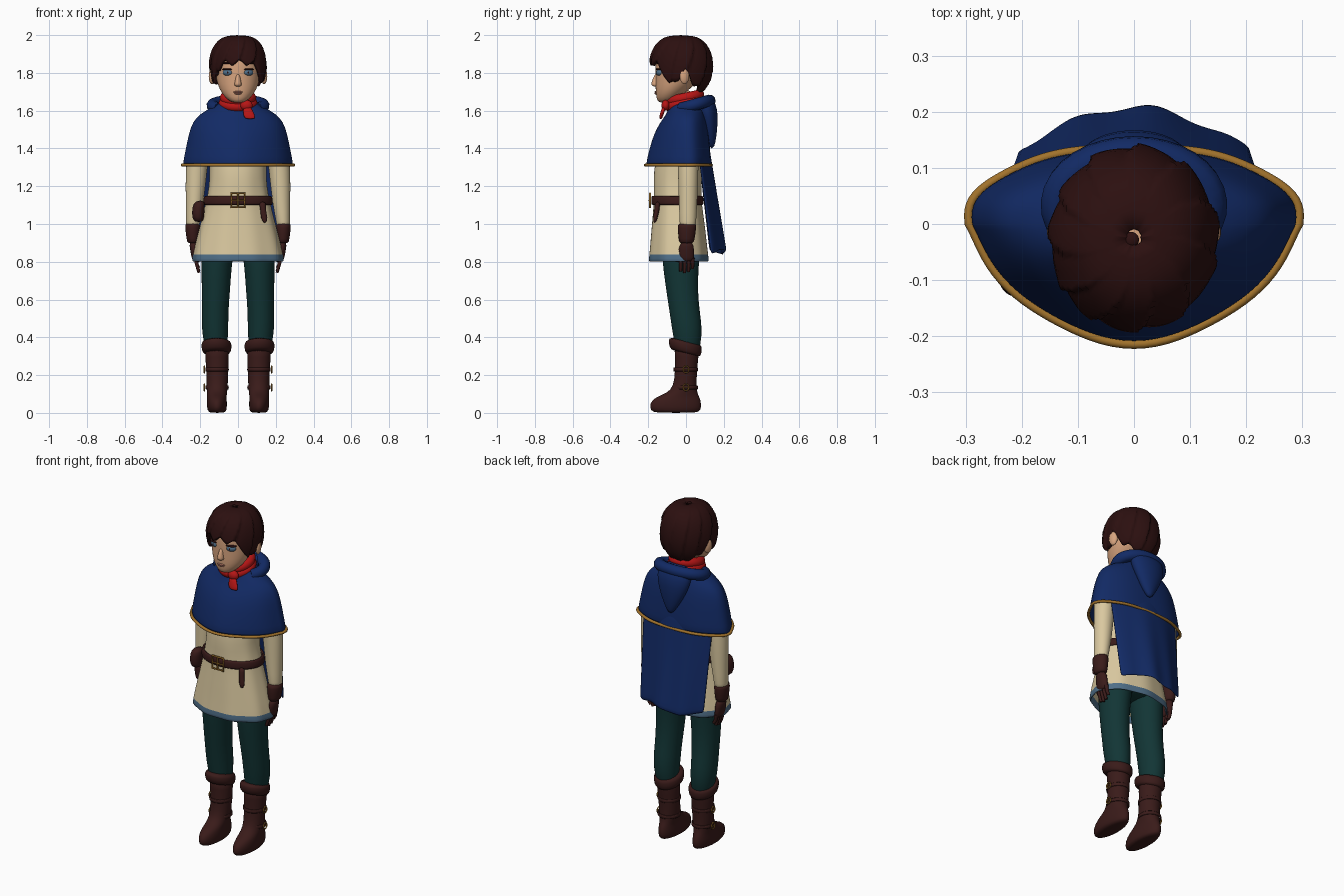
import bpy, bmesh
from math import sin, cos, pi, radians, copysign

cube = bpy.data.objects.get("Cube")
if cube:
    bpy.data.objects.remove(cube, do_unlink=True)


def material(name, *rgb):
    m = bpy.data.materials.new(name)
    m.use_nodes = True
    m.diffuse_color = (*rgb, 1)
    bsdf = next(n for n in m.node_tree.nodes if n.type == 'BSDF_PRINCIPLED')
    bsdf.inputs["Base Color"].default_value = (*rgb, 1)
    return m


cream = material("cream cloth", .70, .58, .35)
blue = material("navy cloth", .006, .023, .13)
teal = material("dark teal cloth", .006, .036, .036)
hair_brown = material("dark brown hair", .025, .005, .005)
leather = material("brown leather", .042, .011, .010)
red = material("red scarf", .48, .008, .008)
gold = material("gold trim", .36, .17, .025)
skin = material("skin", .68, .37, .21)
slate = material("slate blue", .08, .16, .25)
lip = material("lips", .42, .17, .12)


def finish(name, bm, mats, subsurf=1, thick=0):
    """Turn a bmesh into a smooth named object."""
    bmesh.ops.recalc_face_normals(bm, faces=bm.faces)
    mesh = bpy.data.meshes.new(name)
    bm.to_mesh(mesh)
    bm.free()
    for m in mats:
        mesh.materials.append(m)
    for poly in mesh.polygons:
        poly.use_smooth = True
    ob = bpy.data.objects.new(name, mesh)
    bpy.context.collection.objects.link(ob)
    if thick:
        ob.modifiers.new("Thickness", 'SOLIDIFY').thickness = thick
    if subsurf:
        sub = ob.modifiers.new("Smooth", 'SUBSURF')
        sub.levels = sub.render_levels = subsurf
    return ob


def ring(sec, n=32, side=1, tilt=0, lobes=0, amp=0, pinch=None):
    """Oval outline from (z, centre x, x radius, front y, back y)."""
    z, cx, rx, yf, yb = sec
    mid = 0 if pinch else (yf + yb) / 2
    pts = []
    for i in range(n):
        a = 2 * pi * i / n
        s, grow = sin(a), 1 + amp * sin(lobes * a)
        power = (pinch if s < 0 else .85) if pinch else 1
        depth = (mid - yf) if s < 0 else (yb - mid)
        y = copysign(abs(s) ** power, s) * depth * grow
        pts.append((side * cx + rx * cos(a) * grow, mid + y, z + tilt * y))
    return pts


def skin_rows(rows, closed=True, caps=False):
    bm = bmesh.new()
    vs = [[bm.verts.new(p) for p in row] for row in rows]
    n = len(vs[0])
    for lo, hi in zip(vs, vs[1:]):
        for i in range(n if closed else n - 1):
            j = (i + 1) % n
            bm.faces.new((lo[i], lo[j], hi[j], hi[i]))
    if caps:
        bm.faces.new(vs[0])
        bm.faces.new(vs[-1])
    return bm


def loft(name, secs, mat, caps=True, thick=0, amp=0, pinch=None, **kw):
    last = len(secs) - 1
    rows = [ring(s, amp=amp * k / last,
                 pinch=pinch and 1 + (pinch - 1) * k / last, **kw)
            for k, s in enumerate(secs)]
    return finish(name, skin_rows(rows, caps=caps), [mat], thick=thick)


def tube(name, pts, radius, mat, cyclic=False, taper=1):
    """Round cord through the points, thinning towards its end."""
    cu = bpy.data.curves.new(name, 'CURVE')
    cu.dimensions = '3D'
    cu.bevel_depth, cu.bevel_resolution, cu.use_fill_caps = radius, 3, True
    sp = cu.splines.new('POLY')
    sp.points.add(len(pts) - 1)
    for k, (pt, co) in enumerate(zip(sp.points, pts)):
        pt.co = (*co, 1)
        pt.radius = 1 + (taper - 1) * k / (len(pts) - 1)
    sp.use_cyclic_u = cyclic
    sp.use_smooth = True
    cu.materials.append(mat)
    ob = bpy.data.objects.new(name, cu)
    bpy.context.collection.objects.link(ob)
    bpy.ops.object.select_all(action='DESELECT')
    ob.select_set(True)
    bpy.context.view_layer.objects.active = ob
    bpy.ops.object.convert(target='MESH')
    return ob


def blob(name, loc, scale, mat, turn=0):
    bm = bmesh.new()
    bmesh.ops.create_uvsphere(bm, u_segments=20, v_segments=12, radius=1)
    ob = finish(name, bm, [mat], subsurf=0)
    ob.location, ob.scale, ob.rotation_euler.z = loc, scale, turn
    return ob


# Head and face
loft("head", [(1.642, 0, .026, -.14, -.08), (1.655, 0, .052, -.154, -.05),
              (1.69, 0, .086, -.16, -.01), (1.74, 0, .110, -.162, .05),
              (1.80, 0, .120, -.160, .09), (1.87, 0, .125, -.165, .10),
              (1.94, 0, .095, -.13, .08), (1.97, 0, .05, -.08, .04)], skin)
loft("neck", [(1.55, 0, .06, -.06, .06), (1.72, 0, .055, -.06, .06)], skin)
loft("nose", [(1.727, 0, .012, -.172, -.14), (1.736, 0, .022, -.187, -.14),
              (1.755, 0, .015, -.181, -.14), (1.80, 0, .010, -.165, -.13)], skin, n=16)
blob("upper_lip", (0, -.158, 1.699), (.025, .009, .005), lip)
blob("lower_lip", (0, -.157, 1.691), (.020, .009, .006), lip)
for side, word in ((1, "left"), (-1, "right")):
    turn = side * .38
    blob(word + "_eye", (side * .055, -.142, 1.802), (.027, .014, .017), slate, turn)
    blob(word + "_pupil", (side * .054, -.153, 1.802), (.007, .004, .009), hair_brown, turn)
    blob(word + "_lash", (side * .057, -.144, 1.819), (.030, .015, .005), hair_brown, turn)
    blob(word + "_brow", (side * .057, -.145, 1.852), (.030, .010, .006), hair_brown, turn)
    blob(word + "_ear", (side * .138, -.008, 1.782), (.016, .026, .042), skin, side * .3)

# Hair: swirled overlapping locks from the crown to a ragged hem
hem_line = [(0, 76), (35, 78), (52, 92), (66, 122), (80, 112),
            (98, 90), (116, 118), (150, 138), (180, 146)]


def hem_angle(d):
    for (d0, h0), (d1, h1) in zip(hem_line, hem_line[1:]):
        if d <= d1:
            return h0 + (h1 - h0) * (d - d0) / (d1 - d0)


columns, rows_down, locks = 132, 16, 11
hair_rows = []
for r in range(rows_down + 1):
    t = max(r / rows_down, .01)
    row = []
    for c in range(columns):
        d = 360 * c / columns
        lock = (locks * c / columns + .9 * t) % 1
        tip = 12 * (1 - abs(2 * lock - 1))
        phi = radians(t * (hem_angle(min(d, 360 - d)) + tip))
        rad = sin(phi) ** .62 * (1 + .07 * min(1, 2 * t) * (lock - .5))
        row.append((.150 * rad * sin(radians(d)), -.026 - .165 * rad * cos(radians(d)),
                    1.835 + .163 * cos(phi)))
    hair_rows.append(row)
finish("hair", skin_rows(hair_rows), [hair_brown], subsurf=0, thick=.018)
blob("hair_crown", (-.005, -.028, 1.992), (.014, .014, .008), hair_brown)

# Scarf with knot and tail
for name, z, rx in (("scarf_lower", 1.638, .078), ("scarf_upper", 1.668, .070)):
    tube(name, ring((z, 0, rx, -.085, .07), tilt=.22), .027, red, cyclic=True)
blob("scarf_knot", (.045, -.108, 1.628), (.032, .022, .028), red)
loft("scarf_tail", [(1.555, .065, .024, -.142, -.128), (1.57, .06, .034, -.142, -.122),
                    (1.63, .045, .02, -.125, -.100)], red, n=16)

# Shoulder cape with gold hem
cape = [(1.65, 0, .09, -.08, .08), (1.615, 0, .145, -.09, .09), (1.58, 0, .205, -.105, .10),
        (1.54, 0, .240, -.135, .11), (1.48, 0, .260, -.168, .12),
        (1.40, 0, .276, -.192, .128), (1.312, 0, .294, -.212, .136)]
loft("shoulder_cape", cape, blue, caps=False, thick=.01, n=48, pinch=1.55, lobes=7, amp=.012)
tube("cape_hem", ring(cape[-1], n=96, pinch=1.55, lobes=7, amp=.012), .008, gold, cyclic=True)

# Hood folded down on the back
arc = [(.135 * sin(a), .035 + .09 * -cos(a), 1.628 - .025 * cos(a))
       for a in (radians(50 + 260 * k / 24) for k in range(25))]
tube("hood_roll", arc, .032, blue)
loft("hood_pouch", [(1.40, .005, .010, .125, .148), (1.45, .005, .045, .10, .16),
                    (1.53, 0, .085, .08, .168), (1.61, 0, .110, .05, .168),
                    (1.66, 0, .095, .05, .145), (1.68, 0, .05, .07, .12)], blue)

# Long back cloak panel, bowed and softly folded
panel = []
for k in range(13):
    t = k / 12
    row = []
    for i in range(25):
        u = i / 12 - 1
        bow = .07 + .065 * t + (.055 + .022 * t) * cos(u * pi / 2)
        row.append(((.23 - .022 * t) * u, bow + .006 * t * sin(9 * u),
                    1.40 - .55 * t + .012 * t * sin(4 * u)))
    panel.append(row)
finish("back_cloak", skin_rows(panel, closed=False), [blue], thick=.012)

# Tunic with a slate band at its hem
tunic = loft("tunic", [(1.52, 0, .13, -.10, .07), (1.40, 0, .150, -.150, .08),
                       (1.28, 0, .150, -.172, .085), (1.20, 0, .152, -.172, .08),
                       (1.12, 0, .168, -.170, .08), (1.0, 0, .198, -.182, .098),
                       (.90, 0, .224, -.190, .108), (.832, 0, .238, -.197, .116),
                       (.80, 0, .243, -.200, .120)],
             cream, caps=False, thick=.012, n=48, lobes=9, amp=.02)
tunic.data.materials.append(slate)
for poly in tunic.data.polygons:
    poly.material_index = int(poly.center.z < .832)

# Belt, buckle, hanging strap and pouch
loft("belt", [(1.10, 0, .186, -.184, .094), (1.125, 0, .184, -.184, .093),
              (1.15, 0, .180, -.184, .092)], leather, caps=False, thick=.014, n=48)
tube("belt_buckle", [(x, -.19, z) for x, z in
                     ((-.036, 1.088), (.036, 1.088), (.036, 1.162), (-.036, 1.162))],
     .006, gold, cyclic=True)
tube("buckle_bar", [(0, -.192, 1.088), (0, -.192, 1.162)], .005, gold)
tube("buckle_prong", [(-.036, -.194, 1.125), (.036, -.194, 1.125)], .004, gold)
loft("belt_strap_end", [(1.005, .142, .006, -.172, -.160), (1.03, .140, .020, -.175, -.150),
                        (1.075, .132, .013, -.168, -.140), (1.12, .13, .022, -.165, -.135)],
     leather, n=16)
loft("belt_pouch", [(1.01, -.208, .020, -.11, -.06), (1.03, -.212, .032, -.13, -.045),
                    (1.09, -.210, .034, -.13, -.045), (1.125, -.20, .025, -.12, -.05)], leather)

# Hips
loft("hips", [(.84, 0, .10, -.10, .06), (.88, 0, .18, -.13, .08),
              (1.0, 0, .16, -.13, .07)], teal)

# Arms, gloves, legs and boots on both sides
for side, word in ((1, "left_"), (-1, "right_")):
    loft(word + "sleeve", [(.97, .240, .034, -.03, .05), (1.0, .240, .036, -.034, .053),
                           (1.12, .228, .048, -.038, .060), (1.28, .222, .057, -.042, .065),
                           (1.42, .205, .060, -.05, .07), (1.53, .17, .06, -.05, .06)],
         cream, side=side)
    loft(word + "glove_cuff", [(.895, .238, .028, -.034, .04), (.915, .238, .034, -.038, .045),
                               (.99, .240, .041, -.046, .056), (1.005, .240, .037, -.04, .052)],
         leather, side=side)
    loft(word + "palm", [(.80, .222, .016, -.03, .036), (.82, .224, .021, -.038, .043),
                         (.86, .229, .024, -.038, .043), (.91, .236, .025, -.03, .038)],
         leather, side=side)
    for k, finger in enumerate(("index", "middle", "ring", "little")):
        y = -.028 + .021 * k
        drop = (.750, .742, .748, .766)[k]
        tube(word + finger + "_finger", [(side * .224, y, .82), (side * .218, y, .785),
                                         (side * .207, y, drop)], .0115, leather, taper=.7)
    tube(word + "thumb", [(side * .225, -.025, .87), (side * .216, -.045, .835),
                          (side * .208, -.048, .80)], .013, leather, taper=.7)
    loft(word + "leg", [(.30, .112, .05, -.045, .06), (.36, .118, .062, -.06, .078),
                        (.45, .122, .071, -.075, .086), (.54, .121, .070, -.088, .072),
                        (.65, .117, .075, -.105, .062), (.76, .114, .079, -.120, .066),
                        (.86, .11, .088, -.13, .075), (.95, .10, .08, -.12, .07)],
         teal, side=side)
    loft(word + "boot", [(0, .110, .040, -.165, .060), (.012, .111, .051, -.188, .078),
                         (.05, .112, .054, -.194, .082), (.082, .112, .051, -.165, .072),
                         (.105, .111, .053, -.100, .060), (.14, .110, .056, -.066, .055),
                         (.22, .110, .058, -.058, .058), (.30, .111, .062, -.058, .066),
                         (.36, .113, .066, -.066, .074)], leather, side=side)
    loft(word + "boot_cuff", [(.312, .113, .064, -.070, .072), (.325, .113, .078, -.088, .080),
                              (.365, .114, .081, -.094, .086), (.385, .115, .072, -.084, .080)],
         leather, side=side, tilt=-.24)
    # Boot straps with round buckles on the outside
    for z, label in ((.135, "lower"), (.23, "upper")):
        loft(word + label + "_boot_strap", [(z - .012, .111, .063, -.068, .064),
                                            (z + .012, .111, .063, -.068, .064)],
             leather, side=side, caps=False, thick=.008)
        loop = [(side * .178, .016 * cos(a), z + .018 * sin(a))
                for a in (2 * pi * k / 16 for k in range(16))]
        tube(word + label + "_boot_buckle", loop, .0035, gold, cyclic=True)
        tube(word + label + "_boot_prong", [(side * .180, -.016, z), (side * .180, .016, z)],
             .003, gold)
